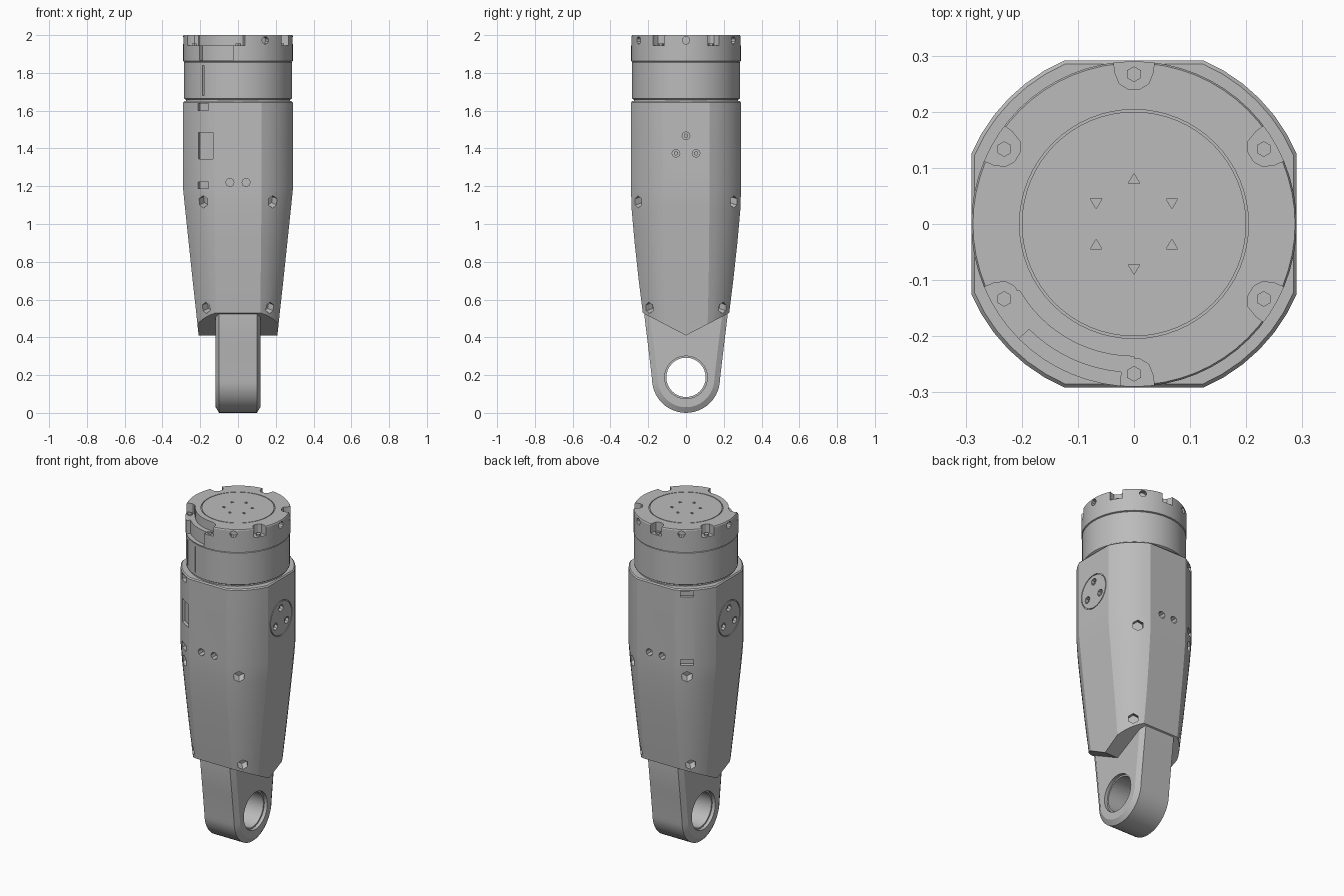
import bpy, bmesh
from math import sin, cos, pi, radians, atan2, hypot
from mathutils import Matrix, Vector

if "Cube" in bpy.data.objects:
    bpy.data.objects.remove(bpy.data.objects["Cube"], do_unlink=True)

grey = bpy.data.materials.new("light_grey")
grey.use_nodes = True
colour = (0.5, 0.5, 0.5, 1)
grey.diffuse_color = colour
grey.node_tree.nodes["Principled BSDF"].inputs["Base Color"].default_value = colour


def circle(r, z, n=64):
    return [Vector((r * cos(2 * pi * i / n), r * sin(2 * pi * i / n), z)) for i in range(n)]


def loft(bm, rings, matrix=Matrix(), tube=False):
    """Skin a stack of rings; a tube joins last to first instead of capping."""
    start = bmesh.new()
    vs = [[start.verts.new(matrix @ Vector(p)) for p in ring] for ring in rings]
    n = len(vs[0])
    pairs = list(zip(vs, vs[1:])) + ([(vs[-1], vs[0])] if tube else [])
    for a, b in pairs:
        for i in range(n):
            start.faces.new((a[i], a[(i + 1) % n], b[(i + 1) % n], b[i]))
    if not tube:
        start.faces.new(vs[0][::-1])
        start.faces.new(vs[-1])
    bmesh.ops.recalc_face_normals(start, faces=start.faces)
    tmp = bpy.data.meshes.new("tmp")
    start.to_mesh(tmp)
    start.free()
    bm.from_mesh(tmp)
    bpy.data.meshes.remove(tmp)


def prism(bm, pts, z0, z1, matrix=Matrix()):
    loft(bm, [[(x, y, z) for x, y in pts] for z in (z0, z1)], matrix)


def peg(bm, r, z0, z1, matrix=Matrix(), n=12):
    loft(bm, [circle(r, z0, n), circle(r, z1, n)], matrix)


def groove(bm, r0, r1, z0, z1, matrix=Matrix()):
    loft(bm, [circle(r0, z0), circle(r1, z0), circle(r1, z1), circle(r0, z1)], matrix, True)


def rect(x0, x1, y0, y1):
    return [(x0, y0), (x1, y0), (x1, y1), (x0, y1)]


def outward(deg, r, z, tilt=0):
    """Frame at a compass angle whose local z points away from the axis."""
    return (Matrix.Rotation(radians(deg), 4, 'Z') @ Matrix.Translation((r, 0, z))
            @ Matrix.Rotation(pi / 2 - radians(tilt), 4, 'Y'))


def spin(deg):
    return Matrix.Rotation(radians(deg), 4, 'Z')


def make(name, bm, cutter=None):
    mesh = bpy.data.meshes.new(name)
    bm.to_mesh(mesh)
    bm.free()
    ob = bpy.data.objects.new(name, mesh)
    bpy.context.collection.objects.link(ob)
    mesh.materials.append(grey)
    if cutter:
        tool = make(name + "_cutter", cutter)
        tool.hide_render = True
        mod = ob.modifiers.new("cut", 'BOOLEAN')
        mod.operation, mod.solver, mod.object = 'DIFFERENCE', 'EXACT', tool
        mod.use_self = True
        bpy.context.view_layer.update()
        done = bpy.data.meshes.new_from_object(ob.evaluated_get(bpy.context.evaluated_depsgraph_get()))
        ob.modifiers.clear()
        ob.data = done
        bpy.data.objects.remove(tool, do_unlink=True)
    return ob


def smooth(ob, angle=22):
    bpy.ops.object.select_all(action='DESELECT')
    ob.select_set(True)
    bpy.context.view_layer.objects.active = ob
    bpy.ops.object.shade_smooth_by_angle(angle=radians(angle))


# Main housing: squared-off round section that tapers downward
def section(z, hx, hy, ax, ay, n=6):
    a0, a1 = atan2(ay, hx), atan2(hy, ax)
    r0, r1 = hypot(hx, ay), hypot(hx and ax, hy)
    quad = []
    for i in range(n + 1):
        t = i / n
        a, r = a0 + (a1 - a0) * t, r0 + (r1 - r0) * t
        quad.append((r * cos(a), r * sin(a)))
    pts = quad + [(-x, y) for x, y in quad[::-1]]
    pts += [(-x, -y) for x, y in pts]
    return [(x, y, z) for x, y in pts]


bm = bmesh.new()
loft(bm, [section(*s) for s in (
    (0.3, 0.197, 0.2, 0.12, 0.11), (0.5, 0.218, 0.225, 0.12, 0.115),
    (0.7, 0.24, 0.25, 0.12, 0.12), (0.9, 0.261, 0.272, 0.122, 0.122),
    (1.08, 0.28, 0.288, 0.124, 0.124), (1.18, 0.29, 0.291, 0.125, 0.125),
    (1.643, 0.29, 0.291, 0.125, 0.125), (1.65, 0.284, 0.285, 0.123, 0.123))])

cut = bmesh.new()
# V-shaped underside
along_x = Matrix(((0, 0, 1, 0), (1, 0, 0, 0), (0, 1, 0, 0), (0, 0, 0, 1)))
prism(cut, [(0, 0.41), (0.4, 0.618), (0.4, 0.1), (-0.4, 0.1), (-0.4, 0.618)], -0.5, 0.5, along_x)
# Screw pockets on the four corners
for side in (54, 126, 234, 306):
    peg(cut, 0.032, -0.035, 0.08, outward(side, 0.302, 1.12, -15), 6)
    peg(cut, 0.03, -0.03, 0.08, outward(side - (5 if side in (54, 234) else -5), 0.242, 0.56, -15), 6)
# Extra slots on the two right-hand corners, and one recessed window
for side in (126, 234):
    for z in (1.62, 1.205):
        prism(cut, rect(-0.018, 0.018, -0.035, 0.035), -0.022, 0.05, outward(side, 0.314, z))
prism(cut, rect(-0.07, 0.07, -0.045, 0.045), -0.012, 0.05, outward(237, 0.31, 1.415))
# Paired holes front and back
for side in (90, 270):
    for x in (-0.043, 0.043):
        peg(cut, 0.022, -0.04, 0.04,
            Matrix.Translation((x, 0, 0)) @ outward(side, 0.29, 1.22), 8)
# Round covers on both sides
for side in (0, 180):
    frame = outward(side, 0.29, 1.405)
    groove(cut, 0.101, 0.106, -0.006, 0.03, frame)
    for k in range(3):
        a = pi + 2 * pi * k / 3
        peg(cut, 0.021, -0.03, 0.03,
            frame @ Matrix.Translation((0.062 * cos(a), 0.062 * sin(a), 0)), 8)
smooth(make("main_housing", bm, cut))

# Screws seated in the cover and paired holes
bm = bmesh.new()
for side in (0, 180):
    for k in range(3):
        a = pi + 2 * pi * k / 3
        peg(bm, 0.012, -0.04, -0.015, outward(side, 0.29, 1.405)
            @ Matrix.Translation((0.062 * cos(a), 0.062 * sin(a), 0)), 6)
make("cover_screws", bm)


# Bottom mounting lug with a bevelled rim and pin hole
def lug_outline(inset, n=24):
    side = [(0.2, 0.8), (0.221, 0.52), (0.2, 0.35)]
    right = [(y - inset, z) for y, z in side]
    r = 0.18 - inset
    arc = [(r * cos(pi * i / n), 0.18 - r * sin(pi * i / n)) for i in range(n + 1)]
    return right + arc + [(-y, z) for y, z in right[::-1]]


bm = bmesh.new()
loft(bm, [[(x, y, z) for y, z in lug_outline(inset)] for x, inset in
          ((-0.118, 0.03), (-0.1, 0.0), (0.1, 0.0), (0.118, 0.03))])
cut = bmesh.new()
pin = outward(0, 0, 0.188)
peg(cut, 0.104, -0.3, 0.3, pin, 32)
for z0, z1 in ((-0.3, -0.098), (0.098, 0.3)):
    peg(cut, 0.113, z0, z1, pin, 32)
smooth(make("mounting_lug", bm, cut))

# Upper cylindrical joint
bm = bmesh.new()
loft(bm, [circle(r, z) for r, z in (
    (0.276, 1.6), (0.276, 1.658), (0.286, 1.664), (0.286, 1.856),
    (0.282, 1.859), (0.29, 1.862), (0.29, 1.994), (0.287, 2.0))])
cut = bmesh.new()
for k in range(6):
    # Open screw pockets in the rim, with radial holes between them
    turn = spin(30 + 60 * k)
    outline = [(0.32, -0.04), (0.32, 0.04), (0.27, 0.034), (0.25, 0.026),
               (0.24, 0.01), (0.24, -0.01), (0.25, -0.026), (0.27, -0.034)]
    prism(cut, outline, 1.945, 2.05, turn)
    peg(cut, 0.02, -0.03, 0.05, outward(60 * k, 0.29, 1.972), 10)
    # Small triangular holes in the end plate
    peg(cut, 0.012, 1.98, 2.05, turn @ Matrix.Translation((0.078, 0, 0)), 3)
# Lowered arc between two pockets, with a deeper cable opening
steps = [radians(210 + 5 * i) for i in range(13)]
arc = [(0.236 * cos(a), 0.236 * sin(a)) for a in steps]
arc += [(0.34 * cos(a), 0.34 * sin(a)) for a in steps[::-1]]
prism(cut, arc, 1.945, 2.05)
steps = steps[3:-1]
arc = [(0.265 * cos(a), 0.265 * sin(a)) for a in steps]
arc += [(0.34 * cos(a), 0.34 * sin(a)) for a in steps[::-1]]
prism(cut, arc, 1.865, 2.0)
# Seam around the end plate
groove(cut, 0.2, 0.204, 1.994, 2.05)
# Narrow slits below the cable opening
for x in (-0.185, -0.1):
    prism(cut, rect(x - 0.004, x + 0.004, -0.4, -0.2 if x < -0.15 else -0.262), 1.68, 1.84)
smooth(make("upper_joint", bm, cut))

# Screws standing in the rim pockets
bm = bmesh.new()
for k in range(6):
    peg(bm, 0.014, 1.93, 1.955, spin(30 + 60 * k) @ Matrix.Translation((0.267, 0, 0)), 6)
make("rim_screws", bm)
